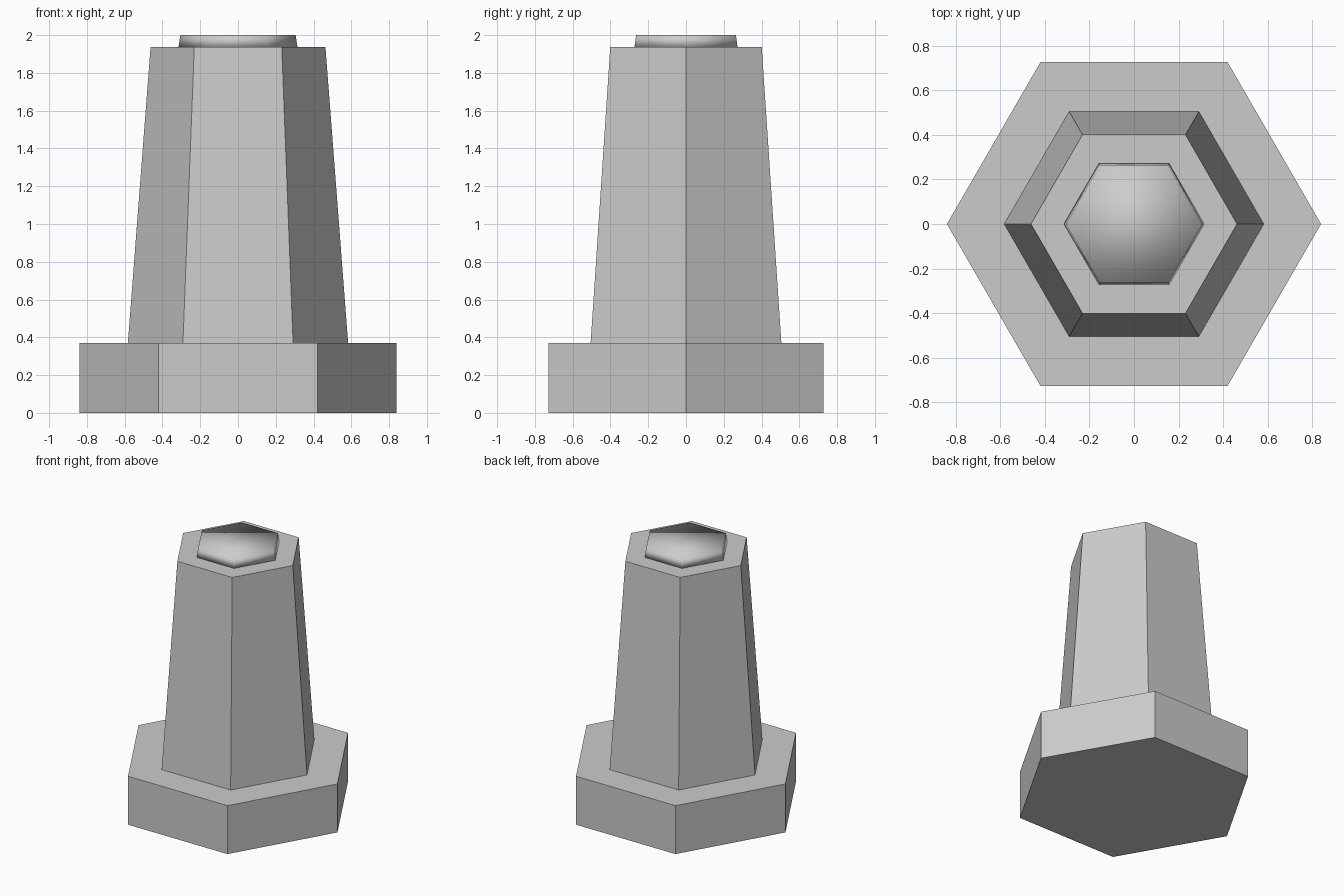
import bpy
from math import radians

if "Cube" in bpy.data.objects:
    bpy.data.objects.remove(bpy.data.objects["Cube"])


def hex_section(name, r_bottom, r_top, z0, z1, smooth=False):
    """Six-sided tapered block with corners pointing along x."""
    bpy.ops.mesh.primitive_cone_add(
        vertices=6, radius1=r_bottom, radius2=r_top, depth=z1 - z0,
        location=(0, 0, (z0 + z1) / 2), rotation=(0, 0, radians(30)))
    obj = bpy.context.object
    obj.name = name
    bpy.ops.object.transform_apply(location=True, rotation=True, scale=True)
    if smooth:
        bpy.ops.object.shade_smooth()
    return obj


# Wide foot
hex_section("base", 0.84, 0.84, 0.0, 0.37)
# Tapered column
hex_section("column", 0.583, 0.463, 0.37, 1.937)
# Small soft-shaded cap
hex_section("cap", 0.315, 0.305, 1.937, 2.0, smooth=True)
